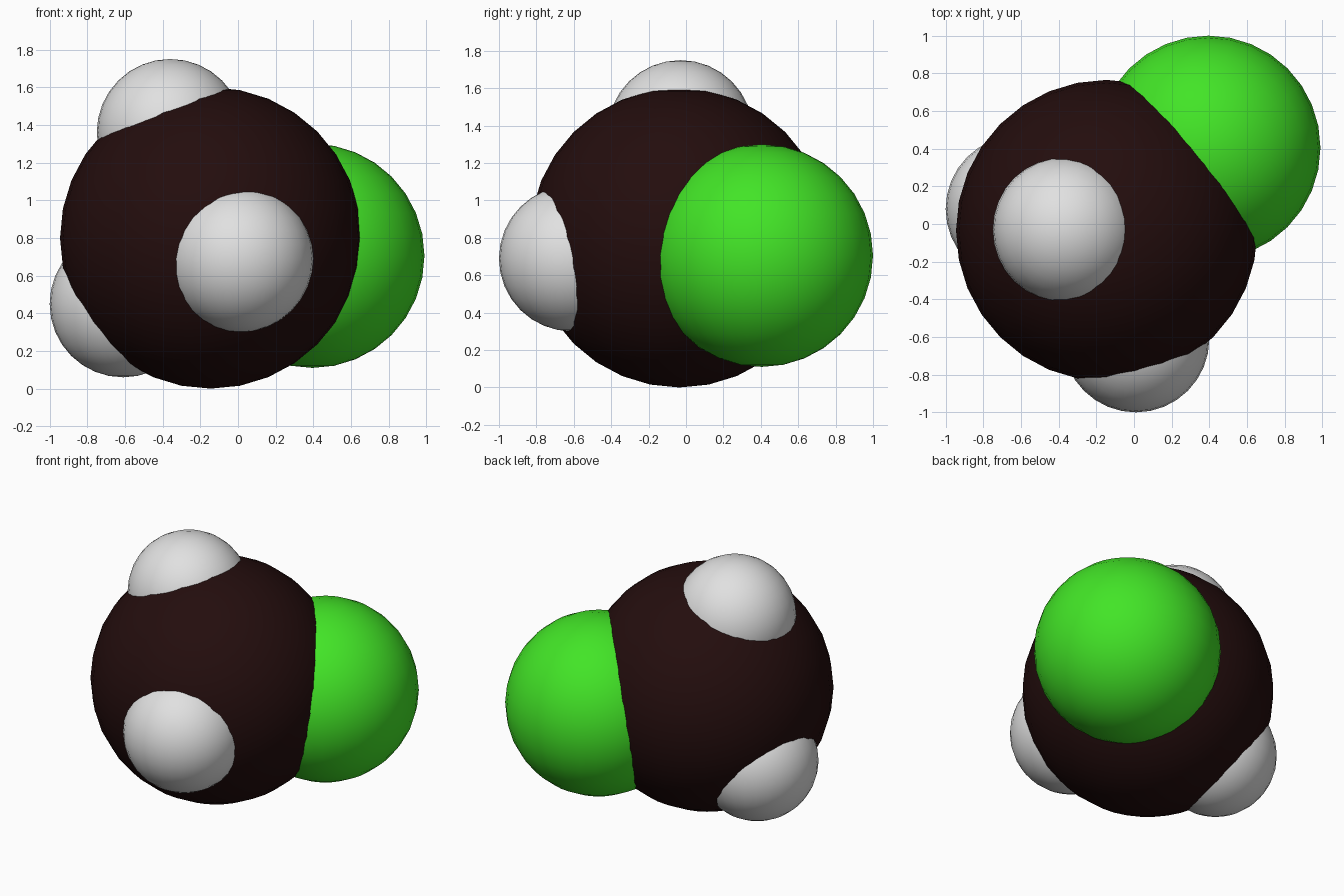
import bpy
import math

# Remove the default object
cube = bpy.data.objects.get("Cube")
if cube:
    bpy.data.objects.remove(cube, do_unlink=True)


def make_material(name, rgb):
    mat = bpy.data.materials.new(name)
    mat.use_nodes = True
    color = (*rgb, 1.0)
    mat.diffuse_color = color
    mat.node_tree.nodes["Principled BSDF"].inputs["Base Color"].default_value = color
    return mat


def make_ball(name, center, radius, mat):
    bpy.ops.mesh.primitive_uv_sphere_add(segments=32, ring_count=16,
                                         radius=radius, location=center)
    ball = bpy.context.object
    ball.name = name
    ball.data.materials.append(mat)
    bpy.ops.object.shade_smooth_by_angle(angle=math.radians(40))
    return ball


dark = make_material("dark brown", (0.017, 0.004, 0.004))
green = make_material("bright green", (0.055, 0.78, 0.02))
white = make_material("pale grey", (0.75, 0.75, 0.75))

# Large core and the green ball fused into its back left side
make_ball("core_ball", (-0.145, -0.035, 0.8), 0.8, dark)
make_ball("green_ball", (0.395, 0.405, 0.705), 0.595, green)

# Three small pale balls around the core
small_balls = {
    "top_ball": (-0.36, -0.03, 1.36),
    "front_ball": (0.01, -0.61, 0.69),
    "right_ball": (-0.61, 0.08, 0.45),
}
for name, center in small_balls.items():
    make_ball(name, center, 0.39, white)
